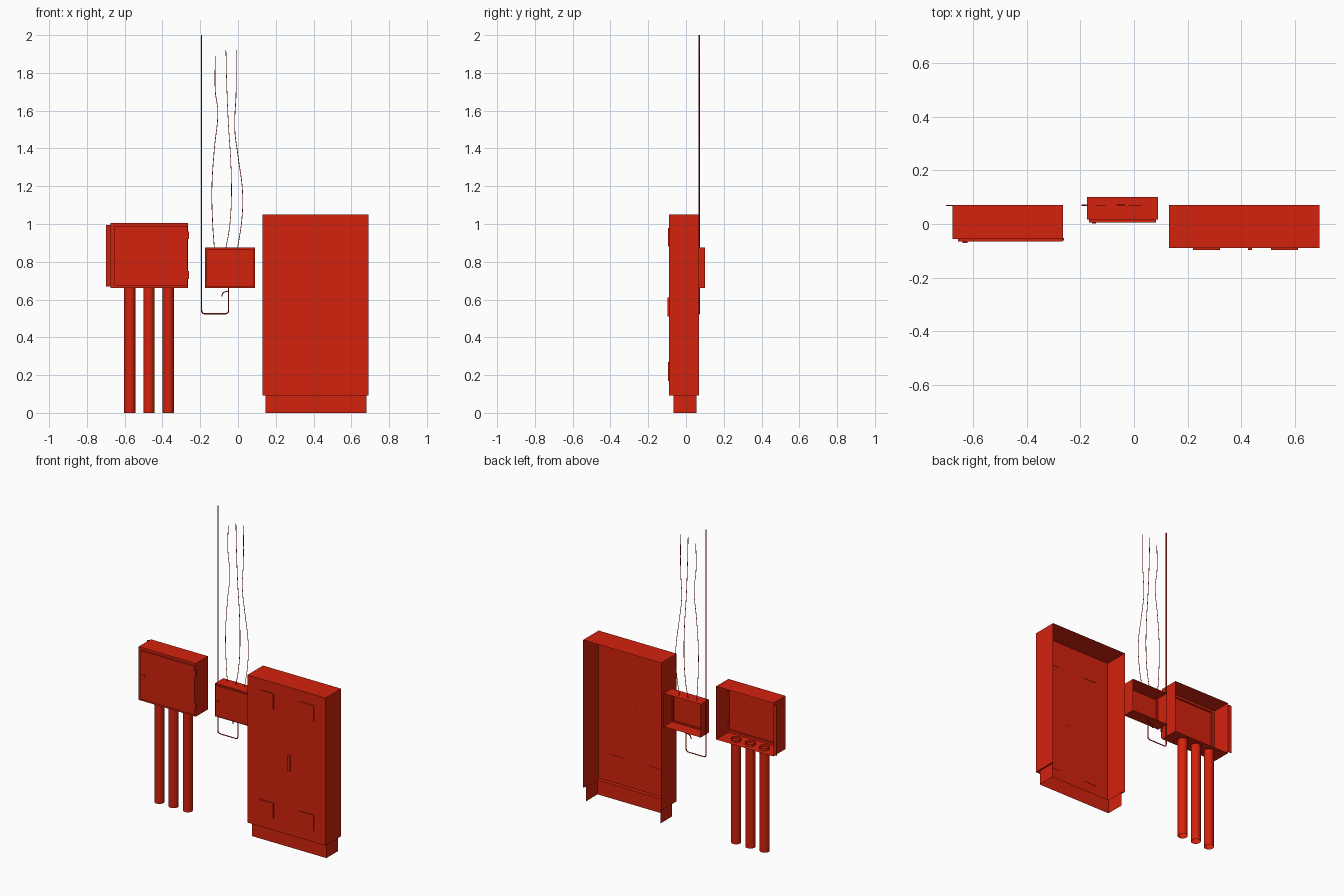
import bpy, bmesh, math
from mathutils import Vector

cube = bpy.data.objects.get("Cube")
if cube:
    bpy.data.objects.remove(cube, do_unlink=True)

red = bpy.data.materials.new("red paint")
red.use_nodes = True
red.diffuse_color = (0.65, 0.016, 0.004, 1)
red.node_tree.nodes["Principled BSDF"].inputs["Base Color"].default_value = red.diffuse_color


def add(name, bm, smooth=False):
    bmesh.ops.recalc_face_normals(bm, faces=bm.faces)
    mesh = bpy.data.meshes.new(name)
    bm.to_mesh(mesh)
    bm.free()
    mesh.materials.append(red)
    obj = bpy.data.objects.new(name, mesh)
    bpy.context.collection.objects.link(obj)
    for p in mesh.polygons:
        p.use_smooth = smooth
    return obj


def box(name, x, y, z):
    """Solid block from (min, max) pairs."""
    bm = bmesh.new()
    bmesh.ops.create_cube(bm, size=1)
    for v in bm.verts:
        v.co = Vector([(r[0] + r[1]) / 2 + c * (r[1] - r[0]) for c, r in zip(v.co, (x, y, z))])
    return add(name, bm)


def skin(name, loops, closed, cap):
    """Sheet through matching loops, with one loop filled in."""
    bm = bmesh.new()
    rows = [[bm.verts.new(p) for p in loop] for loop in loops]
    n = len(rows[0])
    for a, b in zip(rows, rows[1:]):
        for i in range(n if closed else n - 1):
            j = (i + 1) % n
            bm.faces.new((a[i], a[j], b[j], b[i]))
    bm.faces.new(rows[cap])
    return add(name, bm)


def wall_box(name, x, z, back, front, door_x, door_z, door_front):
    """Shell open at the back, with a raised door on its front."""
    def rect(rx, rz, y):
        return [(rx[0], y, rz[0]), (rx[1], y, rz[0]), (rx[1], y, rz[1]), (rx[0], y, rz[1])]
    return skin(name, [rect(x, z, back), rect(x, z, front), rect(door_x, door_z, front),
                       rect(door_x, door_z, door_front)], True, -1)


def tube(name, radius, x, y, z0, z1, sides=24):
    """Open-ended upright pipe."""
    bm = bmesh.new()
    bmesh.ops.create_cone(bm, cap_ends=False, segments=sides, radius1=radius, radius2=radius, depth=z1 - z0)
    bmesh.ops.translate(bm, verts=bm.verts, vec=(x, y, (z0 + z1) / 2))
    return add(name, bm, True)


def wire(name, points, radius, y, kind="POLY"):
    """Round wire through (x, z) points."""
    curve = bpy.data.curves.new(name, "CURVE")
    curve.dimensions = "3D"
    curve.bevel_depth = radius
    curve.bevel_resolution = 1
    curve.use_fill_caps = True
    s = curve.splines.new(kind)
    if kind == "BEZIER":
        s.bezier_points.add(len(points) - 1)
        for b, (x, z) in zip(s.bezier_points, points):
            b.co = (x, y, z)
            b.handle_left_type = b.handle_right_type = "AUTO"
        s.resolution_u = 6
    else:
        s.points.add(len(points) - 1)
        for p, (x, z) in zip(s.points, points):
            p.co = (x, y, z, 1)
    curve.materials.append(red)
    obj = bpy.data.objects.new(name, curve)
    bpy.context.collection.objects.link(obj)
    return obj


def rounded(points, r, steps=4):
    """Round the inner corners of a path."""
    pts = [Vector(p) for p in points]
    out = [pts[0]]
    for a, b, c in zip(pts, pts[1:], pts[2:]):
        p, q = b + (a - b).normalized() * r, b + (c - b).normalized() * r
        for i in range(steps + 1):
            t = i / steps
            out.append(p * (1 - t) ** 2 + b * 2 * t * (1 - t) + q * t * t)
    return out + [pts[-1]]


# Tall cabinet with stepped plinth, open at back and underneath
def u_path(x0, x1, front, back, z):
    return [(x0, back, z), (x0, front, z), (x1, front, z), (x1, back, z)]


skin("cabinet", [u_path(0.13, 0.69, -0.09, 0.07, 1.05), u_path(0.13, 0.69, -0.09, 0.07, 0.093),
                 u_path(0.145, 0.68, -0.065, 0.055, 0.093), u_path(0.145, 0.68, -0.065, 0.055, 0)],
     False, 0)

# Door plates and handle
for side, x in (("right", 0.22), ("left", 0.51)):
    for level, z in (("lower", 0.17), ("upper", 0.88)):
        box(f"{level}_{side}_plate", (x, x + 0.1), (-0.096, -0.088), (z, z + 0.1))
box("cabinet_handle", (0.424, 0.44), (-0.097, -0.088), (0.51, 0.61))

# Meter box with door, side flange, hinges and lock
wall_box("meter_box", (-0.675, -0.265), (0.66, 1.005), 0.07, -0.055,
         (-0.655, -0.267), (0.675, 0.99), -0.066)
box("meter_box_flange", (-0.7, -0.675), (0.067, 0.07), (0.67, 0.995))
for level, z in (("lower", 0.71), ("upper", 0.92)):
    box(f"{level}_hinge", (-0.267, -0.26), (-0.062, -0.052), (z, z + 0.04))
box("meter_box_lock", (-0.638, -0.62), (-0.071, -0.066), (0.828, 0.838))

# Conduits rising through the meter box floor
for i in range(3):
    tube(f"conduit_{i + 1}", 0.03, -0.573 + i * 0.102, 0.013, 0, 0.675)

# Small junction box
wall_box("junction_box", (-0.175, 0.09), (0.66, 0.875), 0.1, 0.016,
         (-0.167, 0.082), (0.668, 0.867), 0.006)
box("junction_box_lock", (-0.157, -0.142), (0.002, 0.006), (0.762, 0.77))

# Earth rod with its loop and hook
wire("earth_rod", rounded([(-0.193, 2), (-0.193, 0.525), (-0.05, 0.525), (-0.05, 0.66)], 0.018),
     0.0035, 0.07)
wire("hook", rounded([(-0.05, 0.645), (-0.084, 0.637), (-0.084, 0.615)], 0.015), 0.003, 0.07)

# Loose wires above the junction box
wires = [
    [(-0.12, 1.89), (-0.12, 1.7), (-0.107, 1.6), (-0.125, 1.4), (-0.138, 1.2), (-0.135, 1.02), (-0.125, 0.87)],
    [(-0.064, 1.92), (-0.06, 1.75), (-0.052, 1.55), (-0.037, 1.3), (-0.036, 1.1), (-0.048, 0.96), (-0.065, 0.87)],
    [(-0.01, 1.92), (-0.01, 1.7), (-0.017, 1.5), (0, 1.36), (0.024, 1.17), (0.02, 1.02), (-0.003, 0.87)],
]
for i, path in enumerate(wires):
    wire(f"loose_wire_{i + 1}", path, 0.0018, 0.07, "BEZIER")
